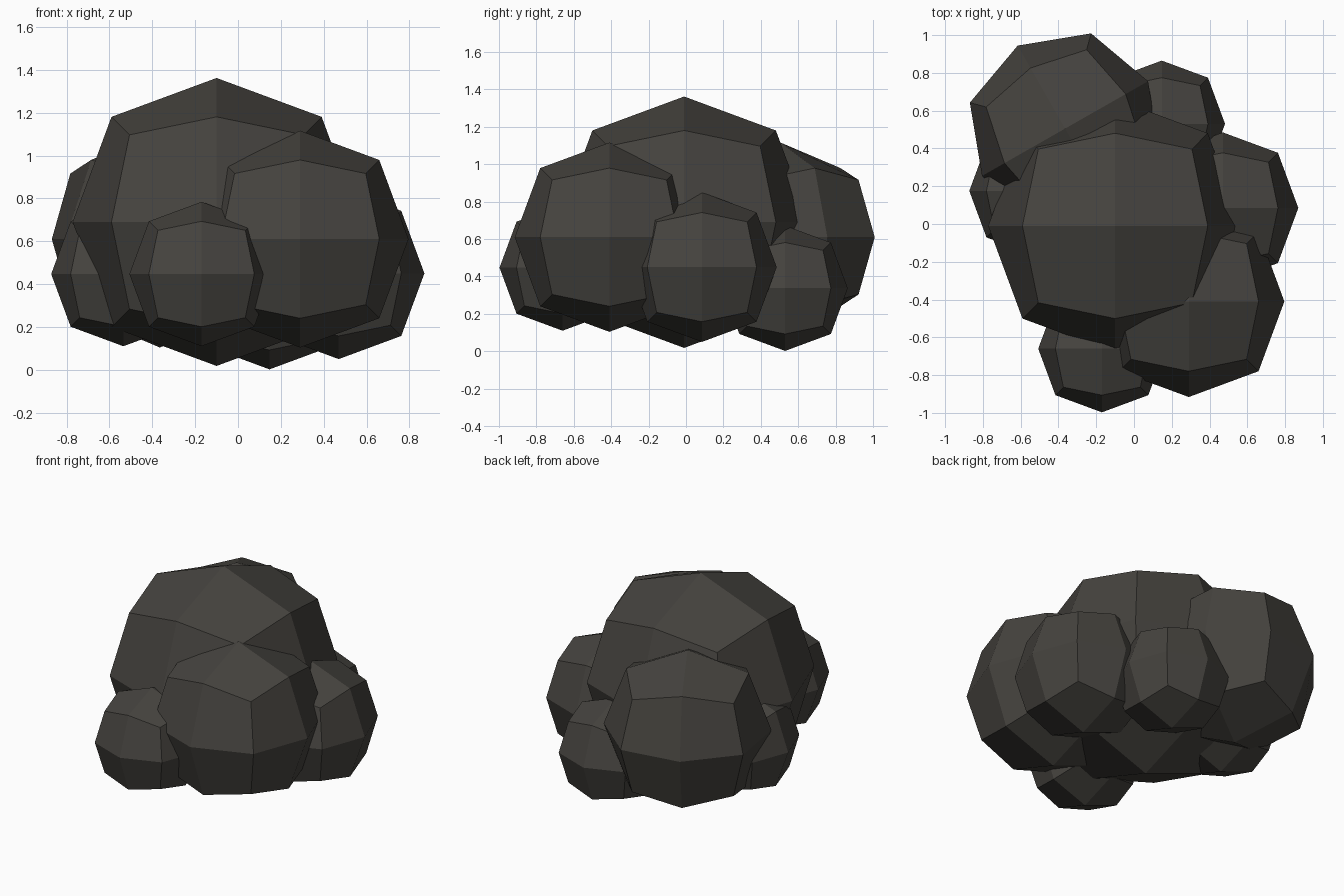
import bpy, bmesh
from math import radians

if "Cube" in bpy.data.objects:
    bpy.data.objects.remove(bpy.data.objects["Cube"])

mat = bpy.data.materials.new("dark_foliage")
mat.diffuse_color = (0.06, 0.056, 0.049, 1)
mat.use_nodes = True
mat.node_tree.nodes["Principled BSDF"].inputs["Base Color"].default_value = mat.diffuse_color


def clump(name, center, radius, turn=0):
    """Faceted ball: a cube split 2x2 per side and rounded out."""
    bm = bmesh.new()
    bmesh.ops.create_cube(bm, size=2)
    bmesh.ops.subdivide_edges(bm, edges=bm.edges[:], cuts=1, use_grid_fill=True)
    # face centres stay out, edge midpoints and corners are pulled in
    pull = {1: 1.0, 2: 0.73, 3: 0.605}
    for v in bm.verts:
        v.co *= radius * pull[sum(abs(c) > 0.5 for c in v.co)]
    mesh = bpy.data.meshes.new(name)
    bm.to_mesh(mesh)
    bm.free()
    mesh.materials.append(mat)
    ob = bpy.data.objects.new(name, mesh)
    ob.location = center
    ob.rotation_euler.z = radians(turn)
    bpy.context.collection.objects.link(ob)


# large clumps
clump("main_clump", (-0.10, -0.01, 0.69), 0.672)
clump("front_right_clump", (0.29, -0.41, 0.61), 0.506)
clump("back_left_clump", (-0.365, 0.505, 0.61), 0.506, 29.7)

# small clumps around the base
clump("right_clump", (0.47, 0.085, 0.45), 0.40)
clump("front_clump", (-0.17, -0.66, 0.447), 0.337)
clump("left_clump", (-0.535, 0.175, 0.447), 0.337)
clump("back_clump", (0.147, 0.53, 0.337), 0.335)
